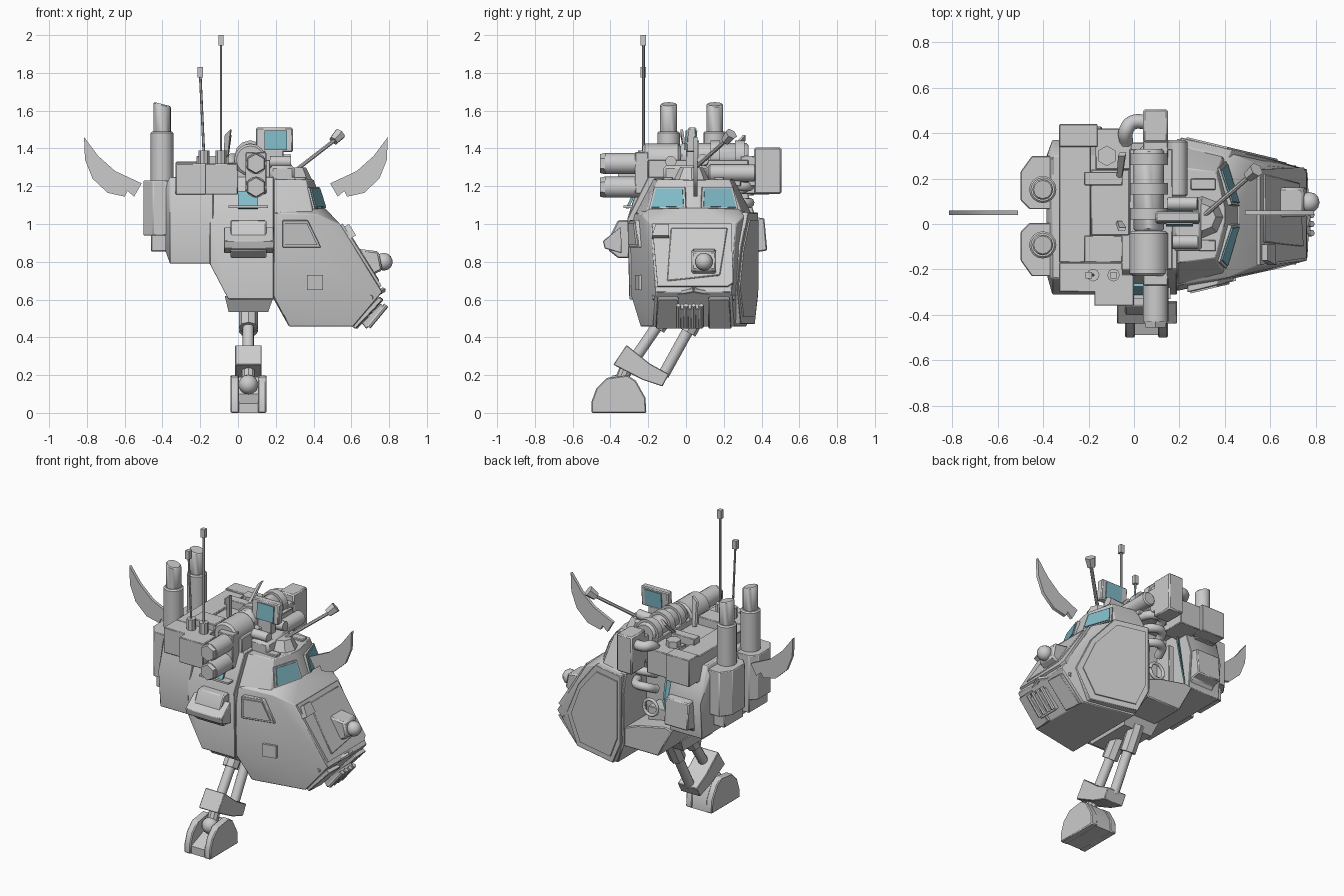
import bpy, bmesh, math
from mathutils import Vector as V

YC = 0.04  # centre plane of the hull
glass_mat = bpy.data.materials.new("glass")
glass_mat.diffuse_color = (0.22, 0.5, 0.58, 1)


def finish(name, bm, mat=None, bevel=0):
    bmesh.ops.recalc_face_normals(bm, faces=bm.faces)
    me = bpy.data.meshes.new(name)
    bm.to_mesh(me)
    bm.free()
    me.shade_smooth()
    me.set_sharp_from_angle(angle=math.radians(32))
    ob = bpy.data.objects.new(name, me)
    bpy.context.collection.objects.link(ob)
    if mat:
        me.materials.append(mat)
    if bevel:
        m = ob.modifiers.new("bevel", 'BEVEL')
        m.width, m.segments = bevel, 1
    return ob


def panel(name, pts, offset, mat=None, bevel=0):
    """Flat polygon extruded by an offset vector."""
    bm = bmesh.new()
    a = [bm.verts.new(p) for p in pts]
    b = [bm.verts.new(V(p) + V(offset)) for p in pts]
    bm.faces.new(a)
    bm.faces.new(b[::-1])
    for i in range(len(a)):
        bm.faces.new((a[i - 1], b[i - 1], b[i], a[i]))
    return finish(name, bm, mat, bevel)


def prism_y(name, xz, y0, y1, mat=None, bevel=0):
    return panel(name, [(x, y0, z) for x, z in xz], (0, y1 - y0, 0), mat, bevel)


def prism_x(name, yz, x0, x1, bevel=0):
    return panel(name, [(x0, y, z) for y, z in yz], (x1 - x0, 0, 0), None, bevel)


def box(name, x0, x1, y0, y1, z0, z1, bevel=0.004, mat=None):
    return prism_y(name, [(x0, z0), (x1, z0), (x1, z1), (x0, z1)], y0, y1, mat, bevel)


def convex(name, pts, bevel=0):
    bm = bmesh.new()
    for p in pts:
        bm.verts.new(p)
    r = bmesh.ops.convex_hull(bm, input=bm.verts)
    bmesh.ops.delete(bm, geom=list({v for v in r["geom_interior"] + r["geom_unused"] if isinstance(v, bmesh.types.BMVert)}), context='VERTS')
    bmesh.ops.dissolve_limit(bm, angle_limit=0.03, verts=bm.verts, edges=bm.edges)
    return finish(name, bm, None, bevel)


def rod(name, a, b, r, r2=None, n=16, bevel=0):
    a, b = V(a), V(b)
    bm = bmesh.new()
    bmesh.ops.create_cone(bm, cap_ends=True, segments=n, radius1=r, radius2=r if r2 is None else r2, depth=(b - a).length)
    bm.transform((b - a).to_track_quat('Z', 'Y').to_matrix().to_4x4())
    bmesh.ops.translate(bm, vec=(a + b) / 2, verts=bm.verts)
    return finish(name, bm, None, bevel)


def ball(name, c, r, n=12):
    bm = bmesh.new()
    bmesh.ops.create_uvsphere(bm, u_segments=n, v_segments=n // 2 + 1, radius=r)
    bmesh.ops.translate(bm, vec=c, verts=bm.verts)
    return finish(name, bm)


def pipe(name, pts, r):
    cu = bpy.data.curves.new(name, 'CURVE')
    cu.dimensions, cu.bevel_depth, cu.bevel_resolution, cu.use_fill_caps = '3D', r, 3, True
    s = cu.splines.new('BEZIER')
    s.bezier_points.add(len(pts) - 1)
    for bp, p in zip(s.bezier_points, pts):
        bp.co, bp.handle_left_type, bp.handle_right_type = p, 'AUTO', 'AUTO'
    ob = bpy.data.objects.new(name, cu)
    bpy.context.collection.objects.link(ob)


# cab: tapered nose and upper windshield part, mirrored about the centre plane
nose = [(.19, .27, .6), (.19, .33, .62), (.19, .335, .95), (.19, .31, 1.06), (.27, .28, .457), (.61, .215, .457),
        (.765, .2, .64), (.64, .235, .66), (.54, .225, 1.0), (.42, .275, 1.05), (.46, .05, 1.085), (.40, .235, 1.08)]
roof = [(.19, .315, 1.04), (.40, .265, 1.04), (.465, .04, 1.06), (.19, .21, 1.24), (.40, .03, 1.235), (.36, .19, 1.235)]
for name, half in (("cab_nose", nose), ("cab_roof", roof)):
    convex(name, [(x, YC + s * w, z) for x, w, z in half for s in (1, -1)], 0.004)
# side armour panel on the far side and window frame, hatch on the near side
side = lambda x, z, s, o=0: (x, YC + s * (.335 + o - .24 * (x - .22)), z)
panel("side_armour", [side(x, z, 1, -.04) for x, z in [(.2, 1.06), (.2, .62), (.27, .47), (.58, .47), (.67, .66), (.57, .88), (.42, 1.06)]], (.006, .042, 0), None, .004)
panel("side_armour_inset", [side(x, z, 1) for x, z in [(.23, 1.02), (.23, .65), (.29, .51), (.55, .51), (.63, .67), (.55, .86), (.41, 1.02)]], (.003, .01, 0))
panel("side_window_frame", [side(x, z, -1, -.03) for x, z in [(.235, .875), (.235, 1.02), (.37, 1.02), (.44, .875)]], (0, -.04, 0), None, .004)
panel("side_window_inset", [side(x, z, -1) for x, z in [(.25, .89), (.25, 1.005), (.365, 1.005), (.42, .89)]], (0, -.018, 0))
panel("side_hatch", [side(x, z, -1, -.03) for x, z in [(.365, .65), (.45, .65), (.45, .73), (.365, .73)]], (0, -.04, 0))

# hood plates on the sloped nose
slope = lambda y, z, o=0: (.54 + (1.0 - z) * .625 + o, y, z)
panel("hood_plate", [slope(y, z, -.012) for y, z in [(-.18, .99), (.24, .99), (.25, .68), (.22, .66), (-.15, .66)]], (.02, 0, .012))
panel("hood_inset", [slope(y, z) for y, z in [(-.08, .97), (.22, .97), (.18, .72), (-.1, .69)]], (.016, 0, .01), None, .004)
panel("hood_vent", [slope(y, z) for y, z in [(-.18, .92), (-.09, .92), (-.09, .98), (-.16, .98)]], (.035, 0, .02))
# windshield glass in a shallow V
for s in (1, -1):
    pane = [(.444, YC + s * .045, 1.085), (.392, YC + s * .215, 1.08), (.367, YC + s * .19, 1.18), (.413, YC + s * .05, 1.18)]
    c = sum((V(p) for p in pane), V()) / 4
    panel("windshield_frame", [c + (V(p) - c) * 1.15 - V((.012, 0, 0)) for p in pane], (.028, s * .008, .008))
    panel("windshield_glass", [V(p) - V((.01, 0, 0)) for p in pane], (.032, s * .009, .009), glass_mat)
    # chin bars and plates
    rod("chin_bar", (.70, YC + s * .215, .61), (.768, YC, .65), .015, n=6)
    panel("chin_plate", [(.60, YC + s * .2, .46), (.745, YC + s * .19, .615), (.75, YC + s * .08, .615), (.61, YC + s * .08, .46)], (.022, 0, -.015), None, .004)
# nose lamp
prism_y("lamp_box", [(.62, .76), (.70, .725), (.765, .755), (.745, .855), (.61, .872)], .03, .16, bevel=.01)
ball("nose_lamp", (.772, .095, .80), .047)
# chin teeth
panel("tooth_block", [(.655, -.05, .475), (.755, -.05, .58), (.755, .09, .58), (.655, .09, .475)], (.025, 0, -.03), None, .004)
for i in range(4):
    y = -.04 + .04 * i
    rod("chin_tube", (.785, y, .57), (.69, y, .455), .014, n=8)

# mid body with door opening on the far side
convex("mid_body", [(x, y, z) for x in (-.15, .19) for y, z in [(-.3, .79), (-.31, 1.03), (-.2, 1.25), (.14, 1.25), (.14, .79)]] +
       [(x, y, .6) for x in (-.05, .19) for y in (-.3, .14)], .004)
prism_y("door_sill", [(-.15, .79), (-.05, .6), (.2, .6), (.2, .72), (.1, .76), (-.1, .80)], .1, .36, bevel=.006)
box("door_header", -.15, .2, .1, .29, 1.2, 1.26)
convex("rear_body", [(x, y, z) for x in (-.36, -.13) for y, z in [(-.29, .79), (-.31, 1.03), (-.24, 1.25), (.3, 1.25), (.37, 1.03), (.35, .79)]] +
       [(-.385, y, z) for y in (-.22, .3) for z in (.86, 1.2)], .004)
panel("near_window", [(-.0, -.305, 1.08), (.105, -.305, 1.08), (.105, -.262, 1.17), (0, -.262, 1.17)], (0, -.014, .004), glass_mat)
box("near_window_sill", -.05, .16, -.33, -.28, 1.085, 1.097, 0)
panel("door_glass", [(-.12, .33, .82), (-.08, .34, .95), (-.08, .31, 1.1), (-.12, .27, 1.17)], (.012, 0, 0), glass_mat)
# controls in the opening
box("seat_base", -.08, .1, .12, .25, .75, .85)
box("seat_back", -.1, -.06, .12, .25, .85, 1.1)
wheel = [(.06 + .05 * math.cos(a), .28, .86 + .05 * math.sin(a)) for a in [i * math.pi / 4 for i in range(9)]]
pipe("hand_wheel", wheel, .01)
for z in (1.2, 1.11, 1.01):
    pipe("engine_pipe", [(.17, .26, z), (.13, .325, z), (.06, .325, z), (.03, .26, z - .03)], .027)
# side wedges
prism_x("near_step", [(-.3, 1.02), (-.36, 1.02), (-.41, .92), (-.41, .86), (-.36, .82), (-.3, .82)], -.04, .15, .006)
prism_x("near_step_lip", [(-.345, .985), (-.44, .91), (-.43, .87), (-.34, .845)], -.075, .19, .004)
prism_x("far_wedge", [(.33, 1.04), (.415, 1.03), (.43, .86), (.37, .85), (.33, .8)], -.31, -.14, .006)

# exhaust housings and stacks at the rear
for s in (1, -1):
    y = .03 + s * .122
    out = .035 + s * .265
    inn = .035 + s * .03
    panel("stack_housing", [(-.35, inn, .94), (-.46, inn, .94), (-.5, inn + s * .04, .94), (-.5, out - s * .07, .94), (-.45, out, .94), (-.35, out, .94)], (0, 0, .29), None, .004)
    box("stack_foot", -.46, -.35, *sorted((inn, out - s * .04)), .855, .95)
    rod("stack_sleeve", (-.402, y, 1.2), (-.402, y, 1.49), .06, n=16, bevel=.008)
    st = rod("stack_pipe", (-.402, y, 1.45), (-.402, y, 1.635), .046, n=12, bevel=.006)
    for v in st.data.vertices:
        if v.co.z > 1.6:
            v.co.z -= (v.co.x + .402) * .25

# roof equipment boxes
for n, b in enumerate([(-.33, -.05, -.30, -.17, 1.155, 1.32), (-.175, 0, -.36, -.22, 1.155, 1.32), (-.22, -.05, -.17, -.05, 1.2, 1.36),
                       (-.33, -.19, -.17, .36, 1.15, 1.32), (-.33, -.16, .34, .44, 1.155, 1.33), (-.19, -.02, -.05, .24, 1.2, 1.31),
                       (-.17, -.01, .24, .42, 1.16, 1.32), (-.22, -.05, .17, .23, 1.3, 1.36)]):
    box(f"roof_box_{n + 1}", *b)
rod("rear_cap", (-.12, .3, 1.31), (-.12, .3, 1.36), .045, n=6)

# cross-mounted engine drum and its end pods
rod("engine_drum", (.065, -.23, 1.34), (.065, -.03, 1.34), .085, n=16, bevel=.012)
rod("engine_barrel", (.065, -.03, 1.36), (.065, .33, 1.36), .068, n=12, bevel=.01)
for y in (.02, .13, .26):
    rod("engine_ring", (.065, y, 1.36), (.065, y + .05, 1.36), .083, n=12)
box("engine_mount", -.02, .17, -.2, .33, 1.22, 1.34)
box("pod_mount", .04, .15, -.27, -.2, 1.16, 1.38)
for z in (1.32, 1.195):
    rod("pod", (.095, -.43, z), (.095, -.24, z), .056, n=16)
    rod("pod_cap", (.095, -.455, z), (.095, -.43, z), .05, .056, n=6)
# far-side intake box and elbow
box("intake_box", .04, .15, .36, .505, 1.16, 1.405, .008)
box("intake_bracket", .04, .15, .29, .37, 1.2, 1.36)
pipe("intake_elbow", [(.06, .45, 1.34), (-.01, .445, 1.34), (-.035, .41, 1.34), (-.035, .36, 1.30)], .032)
rod("side_drum", (.19, .12, 1.27), (.19, .37, 1.27), .045, n=16, bevel=.008)

# framed see-through monitor, hatch and search light
panel("monitor", [(.095, .0, 1.38), (.29, .0, 1.38), (.29, .01, 1.51), (.095, .01, 1.51)], (0, .045, 0), None, .006)
for y, d in ((-.002, -.008), (.04, .012)):
    panel("monitor_glass", [(.14, y, 1.392), (.26, y, 1.392), (.26, y + .008, 1.495), (.14, y + .008, 1.495)], (0, d, 0), glass_mat)
box("monitor_stand", .14, .24, 0, .05, 1.24, 1.39)
box("roof_block", .17, .3, -.12, .12, 1.22, 1.31, .015)
rod("roof_tube", (.17, -.08, 1.33), (.28, -.08, 1.33), .03, n=12)
rod("side_tube", (.15, .09, 1.33), (.28, .09, 1.34), .03, n=12)
rod("hatch_base", (.3, .03, 1.22), (.3, .03, 1.30), .1, .06, n=8)
box("hatch_wing_left", .25, .36, -.12, -.07, 1.2, 1.25)
box("hatch_wing_right", .25, .36, .15, .2, 1.2, 1.25)
rod("light_arm", (.3, .03, 1.28), (.52, .22, 1.45), .011, n=8)
rod("light_head", (.505, .21, 1.44), (.54, .24, 1.478), .026, .034, n=6)
for y0, y1, z in [(.0, -.03, 1.5), (.17, .30, 1.47)]:
    panel("paddle", [(-.08, y0, 1.32), (-.06, y0, 1.32), (-.04, y1, z), (-.07, y1, z - .03)], (.006, .014, 0))

# tusk blades front and rear
tusk = [(.815, 1.46), (.74, 1.36), (.65, 1.28), (.51, 1.215), (.55, 1.145), (.585, 1.175), (.60, 1.145), (.69, 1.165), (.77, 1.24), (.81, 1.34)]
prism_y("rear_blade", [(-x, z) for x, z in tusk], .04, .06)
prism_y("front_blade", [(x - .022, z) for x, z in tusk], .04, .06)

# whip antennas
for x0, x1, zt in [(-.09, -.09, 2.0), (-.18, -.2, 1.83)]:
    rod("antenna_base", (x0, -.225, 1.3), (x0, -.225, 1.39), .028, n=8)
    rod("antenna_rod", (x0, -.225, 1.36), (x1, -.225, zt - .04), .007, n=6)
    box("antenna_tip", x1 - .014, x1 + .014, -.24, -.212, zt - .055, zt, 0)

# leg: hip, twin pistons, ankle and hoof-like foot
convex("hip", [(x, y, .62) for x in (-.07, .19) for y in (-.25, .15)] + [(x, y, .535) for x in (-.05, .16) for y in (-.2, .1)])
for y0, y1, z1 in [(-.07, -.29, .26), (.09, -.12, .2)]:
    t, b = V((.055, y0, .58)), V((.055, y1, z1))
    rod("piston_sleeve", t, t.lerp(b, .4), .05, n=8)
    rod("piston_rod", t, b, .03, n=12)
prism_x("ankle_block", [(-.385, .255), (-.315, .36), (-.19, .26), (-.09, .205), (-.125, .14), (-.23, .175)], -.015, .125, .004)
rod("ankle_link", (.055, -.31, .25), (.055, -.36, .13), .035, n=10)
ball("ankle_ball", (.055, -.365, .15), .052)
foot = [(-.5, 0), (-.21, 0), (-.215, .08), (-.265, .17), (-.31, .2), (-.42, .185), (-.475, .13), (-.5, .06)]
for x0, x1 in ((-.04, .005), (.105, .15)):
    prism_x("foot_cheek", foot, x0, x1, .006)
prism_x("foot_core", [(-.49, 0), (-.215, 0), (-.22, .08), (-.27, .17), (-.31, .19), (-.36, .1), (-.49, .05)], 0, .11)
